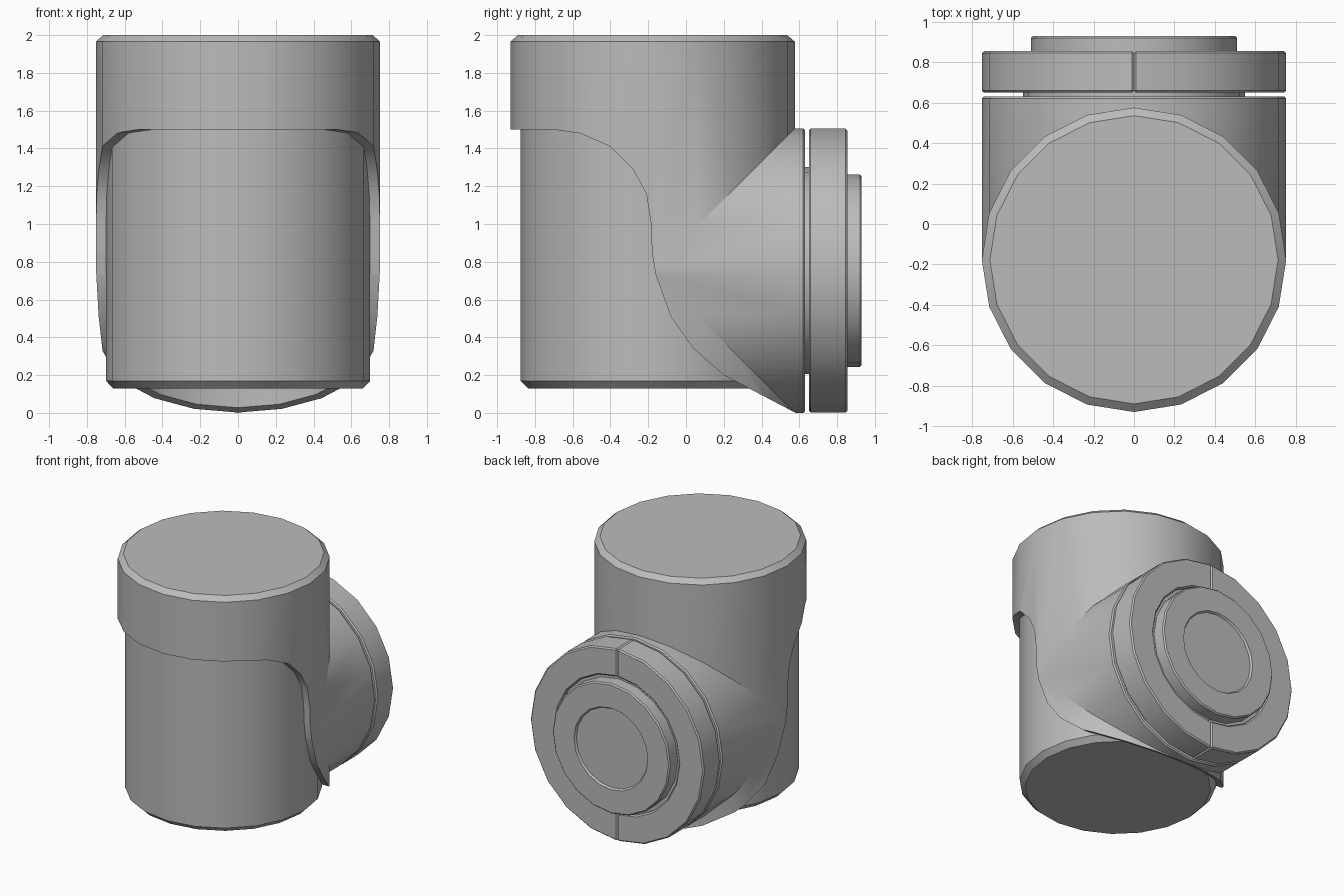
import bpy, bmesh
from math import sin, cos, pi, radians
from mathutils import Matrix

if "Cube" in bpy.data.objects:
    bpy.data.objects.remove(bpy.data.objects["Cube"], do_unlink=True)

R = 0.753          # shared outer radius of sleeve and branch
AXIS_Y = -0.177    # upright axis
AXIS_Z = R         # branch axis
SIDES = 20

grey = bpy.data.materials.new("plain_grey")
grey.use_nodes = True
grey.diffuse_color = (0.5, 0.5, 0.5, 1)
grey.node_tree.nodes["Principled BSDF"].inputs["Base Color"].default_value = (0.5, 0.5, 0.5, 1)

UPRIGHT = Matrix.Translation((0, AXIS_Y, 0))
BRANCH = Matrix.Translation((0, 0, AXIS_Z)) @ Matrix.Rotation(radians(-90), 4, 'X')


def make(name, bm, matrix=None):
    if matrix:
        bm.transform(matrix)
    bmesh.ops.recalc_face_normals(bm, faces=bm.faces)
    mesh = bpy.data.meshes.new(name)
    bm.to_mesh(mesh)
    bm.free()
    obj = bpy.data.objects.new(name, mesh)
    mesh.materials.append(grey)
    bpy.context.collection.objects.link(obj)
    return obj


def lathe(name, profile, matrix):
    """Solid of revolution from (radius, height) pairs, closed at both ends."""
    bm = bmesh.new()
    rings = [[bm.verts.new((r * cos(2 * pi * i / SIDES), r * sin(2 * pi * i / SIDES), h))
              for i in range(SIDES)] for r, h in profile]
    for a, b in zip(rings, rings[1:]):
        for i in range(SIDES):
            j = (i + 1) % SIDES
            bm.faces.new((a[i], a[j], b[j], b[i]))
    bm.faces.new(rings[0])
    bm.faces.new(rings[-1])
    return make(name, bm, matrix)


def half_ring(name, inner, outer, y0, y1):
    """Half of a clamp ring on the +x side of the branch axis."""
    bm = bmesh.new()
    section = [(inner, y0), (outer, y0), (outer, y1), (inner, y1)]
    steps = SIDES // 2
    rows = [[bm.verts.new((r * sin(pi * i / steps), r * cos(pi * i / steps), h))
             for r, h in section] for i in range(steps + 1)]
    for a, b in zip(rows, rows[1:]):
        for k in range(4):
            m = (k + 1) % 4
            bm.faces.new((a[k], a[m], b[m], b[k]))
    bm.faces.new(rows[0])
    bm.faces.new(rows[-1])
    return make(name, bm, BRANCH)


def activate(obj):
    bpy.ops.object.select_all(action='DESELECT')
    obj.select_set(True)
    bpy.context.view_layer.objects.active = obj


def apply(obj, kind, **settings):
    mod = obj.modifiers.new(kind.lower(), kind)
    for key, value in settings.items():
        setattr(mod, key, value)
    activate(obj)
    bpy.ops.object.modifier_apply(modifier=mod.name)


def combine(obj, other, operation):
    apply(obj, 'BOOLEAN', object=other, operation=operation, solver='EXACT')
    bpy.data.objects.remove(other, do_unlink=True)


def smooth(obj):
    activate(obj)
    bpy.ops.object.shade_smooth_by_angle(angle=radians(28))


# Outer sleeve: capped upright tube joined to the branch tube
sleeve = lathe("outer_sleeve", [(R, 0), (R, 1.965), (R - 0.04, 2)], UPRIGHT)
branch = lathe("branch_tube", [(R, -0.2), (R, 0.62), (R - 0.01, 0.63)], BRANCH)
combine(sleeve, branch, 'UNION')

# Curved front opening of the sleeve
opening = [(-2, 1.5), (-0.7, 1.5), (-0.56, 1.48), (-0.4, 1.41), (-0.28, 1.29),
           (-0.21, 1.16), (-0.185, 1.0), (-0.18, 0.85), (-0.16, 0.73), (-0.08, 0.51),
           (0.04, 0.34), (0.2, 0.2), (0.39, 0.1), (0.58, 0), (0.6, -0.3), (-2, -0.3)]
bm = bmesh.new()
face = bm.faces.new([bm.verts.new((-1.5, y, z)) for y, z in opening])
side = bmesh.ops.extrude_face_region(bm, geom=[face])
bmesh.ops.translate(bm, vec=(3, 0, 0),
                    verts=[v for v in side["geom"] if isinstance(v, bmesh.types.BMVert)])
combine(sleeve, make("opening_cutter", bm), 'DIFFERENCE')

# Hollow underside, leaving a thin lip round the body
combine(sleeve, lathe("hollow_cutter", [(0.705, -0.3), (0.705, 0.3)], UPRIGHT), 'DIFFERENCE')
smooth(sleeve)

# Inner body
smooth(lathe("inner_body", [(0.66, 0.13), (0.7, 0.17), (0.7, 1.6)], UPRIGHT))

# Split clamp ring
ring = half_ring("clamp_ring", 0.535, R, 0.65, 0.855)
apply(ring, 'BEVEL', width=0.01, segments=1, limit_method='ANGLE', angle_limit=radians(40))
apply(ring, 'MIRROR', use_mirror_merge=False)
smooth(ring)

# Neck and end plug with a shallow round recess
smooth(lathe("neck", [(0.548, 0.5), (0.548, 0.83)], BRANCH))
smooth(lathe("end_plug", [(0.51, 0.75), (0.51, 0.92), (0.5, 0.93), (0.32, 0.93),
                          (0.31, 0.915)], BRANCH))
